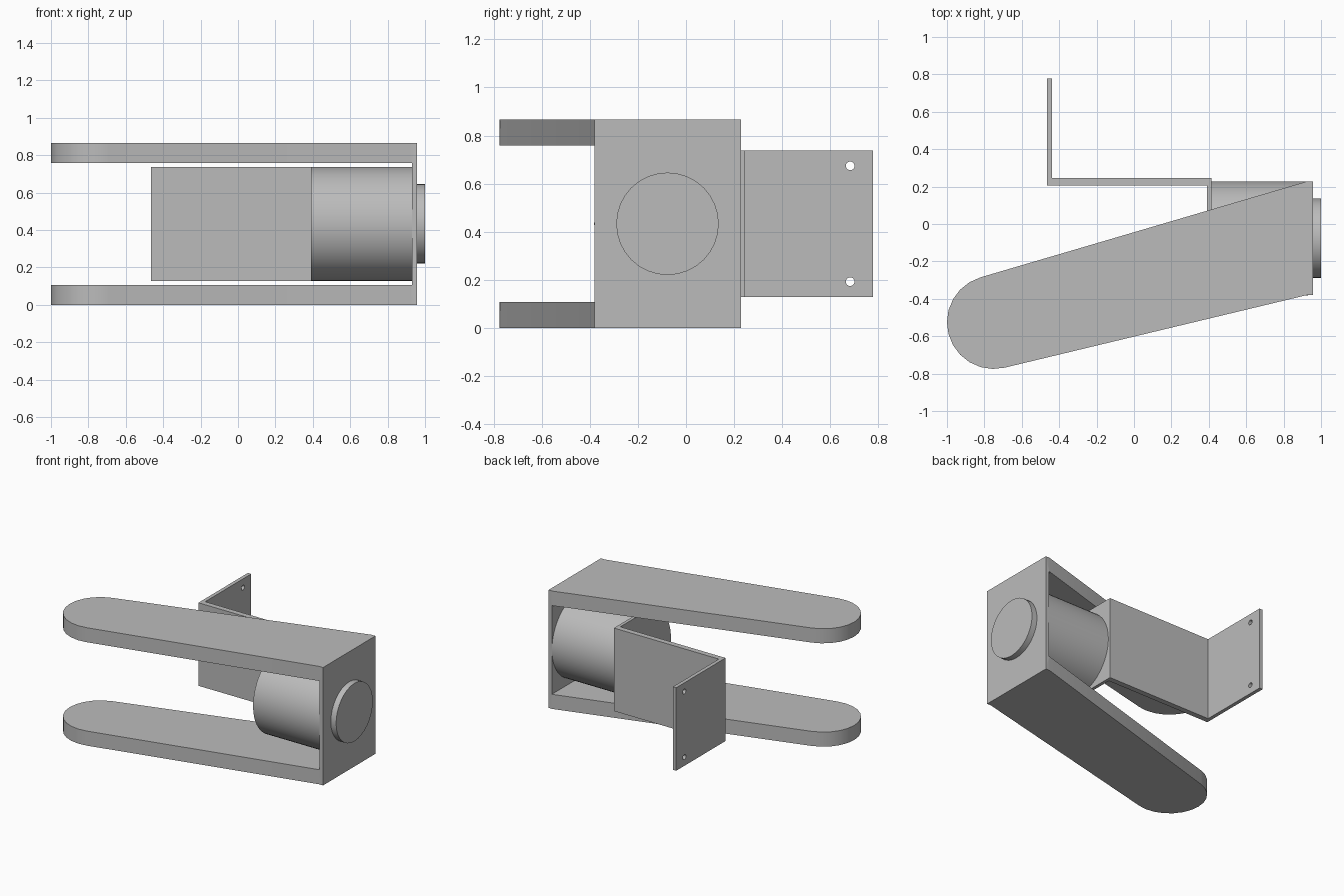
import bpy, bmesh
from math import radians, sin, cos, pi
from mathutils import Matrix, Vector

if "Cube" in bpy.data.objects:
    bpy.data.objects.remove(bpy.data.objects["Cube"])

grey = bpy.data.materials.new("light_grey_metal")
grey.use_nodes = True
grey.diffuse_color = (0.5, 0.5, 0.5, 1)
grey.node_tree.nodes["Principled BSDF"].inputs["Base Color"].default_value = (0.5, 0.5, 0.5, 1)

# Maps a (y, z) profile extruded along x
ALONG_X = Matrix(((0, 0, 1, 0), (1, 0, 0, 0), (0, 1, 0, 0), (0, 0, 0, 1)))


def prism(name, outline, low, high, matrix=Matrix()):
    """Extrude a flat outline between two heights, then orient it."""
    bm = bmesh.new()
    face = bm.faces.new([bm.verts.new((a, b, low)) for a, b in outline])
    top = bmesh.ops.extrude_face_region(bm, geom=[face])["geom"]
    bmesh.ops.translate(bm, vec=(0, 0, high - low),
                        verts=[v for v in top if isinstance(v, bmesh.types.BMVert)])
    bm.transform(matrix)
    bmesh.ops.recalc_face_normals(bm, faces=bm.faces)
    mesh = bpy.data.meshes.new(name)
    bm.to_mesh(mesh)
    bm.free()
    mesh.materials.append(grey)
    obj = bpy.data.objects.new(name, mesh)
    bpy.context.collection.objects.link(obj)
    return obj


def arc(cx, cy, r, start, end, steps):
    angles = [radians(start + (end - start) * i / steps) for i in range(steps + 1)]
    return [(cx + r * cos(a), cy + r * sin(a)) for a in angles]


def circle(cx, cy, r, steps):
    return arc(cx, cy, r, 0, 360, steps)[:-1]


def rect(x0, x1, y0, y1):
    return [(x0, y0), (x1, y0), (x1, y1), (x0, y1)]


def combine(obj, other, operation):
    mod = obj.modifiers.new("combine", "BOOLEAN")
    mod.operation, mod.object, mod.solver = operation, other, "EXACT"
    bpy.context.view_layer.objects.active = obj
    bpy.ops.object.modifier_apply(modifier=mod.name)
    bpy.data.objects.remove(other)


def smooth(obj):
    bpy.ops.object.select_all(action="DESELECT")
    obj.select_set(True)
    bpy.context.view_layer.objects.active = obj
    bpy.ops.object.shade_smooth_by_angle(angle=radians(30))


AXIS_Y, AXIS_Z = -0.077, 0.433
RADIUS = 0.305
BOTTOM, TOP = AXIS_Z - RADIUS, AXIS_Z + RADIUS

# Fork: tapered round-ended block, hollowed to leave two arms and an end plate
fork_outline = [(0.957, -0.38), (0.957, 0.228), (0.925, 0.228)]
fork_outline += arc(-0.75, -0.525, 0.25, 106.5, 283.2, 12)
fork_outline += [(0.925, -0.38)]
fork = prism("fork", fork_outline, 0, 0.866)
combine(fork, prism("gap_cutter", rect(-1.2, 0.93, -1, 1), 0.107, 0.759), "DIFFERENCE")

# Motor drum between the arms and its cap on the outside of the end plate
drum = prism("drum", circle(AXIS_Y, AXIS_Z, RADIUS, 48), 0.414, 0.93, ALONG_X)
cap = prism("end_cap", circle(AXIS_Y, AXIS_Z, 0.213, 32), 0.957, 1.0, ALONG_X)

# Bent bracket: tall tab, long web, and a rounded flange against the drum
bracket = prism("bracket", [(-0.465, 0.205), (0.414, 0.205), (0.414, 0.245),
                            (-0.438, 0.245), (-0.438, 0.778), (-0.465, 0.778)], BOTTOM, TOP)
flange_outline = [(0.245, BOTTOM), (0.245, TOP)] + arc(AXIS_Y, AXIS_Z, RADIUS, 90, 270, 24)
combine(bracket, prism("flange", flange_outline, 0.39, 0.414, ALONG_X), "UNION")

# Screw holes in the tab
for side in (-1, 1):
    hole = circle(0.683, AXIS_Z + side * 0.241, 0.018, 20)
    combine(bracket, prism("hole_cutter", hole, -0.6, -0.3, ALONG_X), "DIFFERENCE")

for part in (fork, drum, cap, bracket):
    smooth(part)
